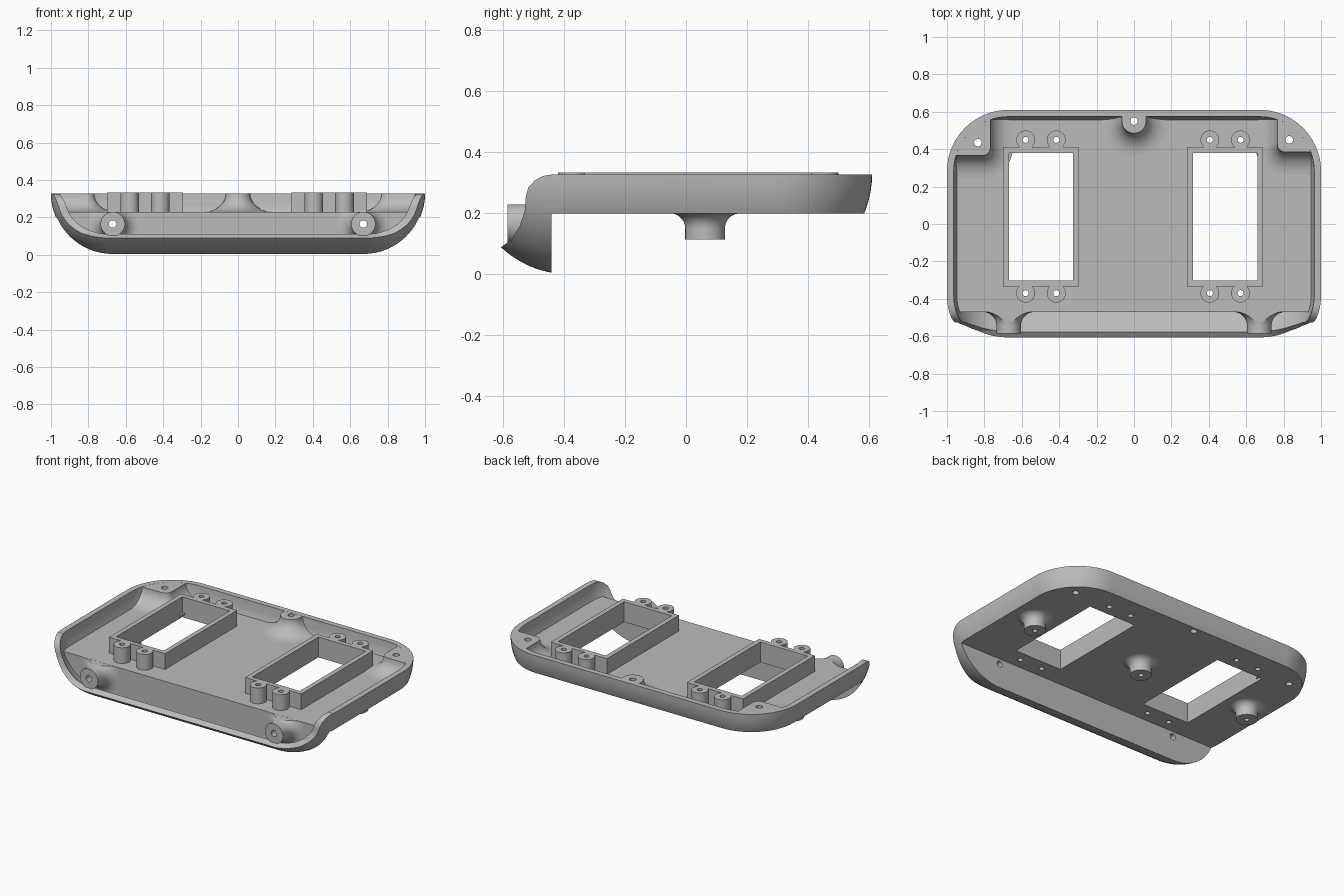
import bpy, bmesh
from math import sin, cos, pi, radians
from mathutils import Matrix, Vector

cube = bpy.data.objects.get("Cube")
if cube:
    bpy.data.objects.remove(cube, do_unlink=True)

TOP = R = 0.328            # shell height equals its edge radius
FLOOR, UNDER = 0.23, 0.20  # floor top and underside
CORE = (-0.672, 0.672, -0.382, 0.282)
cutters = []

grey = bpy.data.materials.new("light_grey_plastic")
grey.use_nodes = True
COLOR = (0.5, 0.5, 0.5, 1)
grey.diffuse_color = COLOR
grey.node_tree.nodes["Principled BSDF"].inputs["Base Color"].default_value = COLOR


def loft(bm, rect, levels, seg=12, matrix=None):
    """Stack of rounded rectangles; levels are (height, corner radius)."""
    x0, x1, y0, y1 = rect
    corners = [(x1, y1), (x0, y1), (x0, y0), (x1, y0)]
    rings = []
    for z, r in levels:
        ring = []
        for q, (cx, cy) in enumerate(corners):
            for i in range(seg + 1):
                a = (q + i / seg) * pi / 2
                ring.append(bm.verts.new((cx + r * cos(a), cy + r * sin(a), z)))
        rings.append(ring)
    n = len(rings[0])
    for a, b in zip(rings, rings[1:]):
        for i in range(n):
            bm.faces.new((a[i], a[(i + 1) % n], b[(i + 1) % n], b[i]))
    bm.faces.new(rings[0])
    bm.faces.new(rings[-1])
    verts = [v for ring in rings for v in ring]
    if matrix:
        bmesh.ops.transform(bm, matrix=matrix, verts=verts)
    bmesh.ops.remove_doubles(bm, verts=verts, dist=1e-5)


def block(bm, lo, hi):
    lo, hi = Vector(lo), Vector(hi)
    m = Matrix.Translation((lo + hi) / 2) @ Matrix.Diagonal((*(hi - lo), 1))
    bmesh.ops.create_cube(bm, size=1, matrix=m)


def finish(name, bm, helper=False):
    bmesh.ops.recalc_face_normals(bm, faces=bm.faces[:])
    me = bpy.data.meshes.new(name)
    bm.to_mesh(me)
    bm.free()
    ob = bpy.data.objects.new(name, me)
    bpy.context.collection.objects.link(ob)
    if helper:
        ob.hide_render = True
        cutters.append(ob)
    return ob


def make(name, build, helper=False):
    bm = bmesh.new()
    build(bm)
    return finish(name, bm, helper)


def combine(ob, other, op="DIFFERENCE"):
    mod = ob.modifiers.new("combine", "BOOLEAN")
    mod.operation, mod.object, mod.solver = op, other, "EXACT"
    bpy.context.view_layer.update()
    dg = bpy.context.evaluated_depsgraph_get()
    mesh = bpy.data.meshes.new_from_object(ob.evaluated_get(dg))
    ob.modifiers.clear()
    ob.data = mesh


def bowl(bm, inset, rise=0):
    r = R - inset
    levels = [(TOP - r * sin(t * pi / 36), r * cos(t * pi / 36)) for t in range(18)]
    levels.append((TOP - r, 0))
    loft(bm, CORE, ([(TOP + rise, r)] if rise else []) + levels, 18)


def flare(r, top, base, height, width, s=1):
    """Straight post that widens in a concave curve towards its base."""
    arc = [(base + s * height * (1 - sin(t * pi / 20)), r + width * (1 - cos(t * pi / 20)))
           for t in range(11)]
    head = [(top, r)] if abs(top - arc[0][0]) > 0.002 else []
    return head + arc + [(base - s * 0.012, r + width)]


# Helper volumes: cavity, underside cut, front rim cut
cavity = make("cavity_cutter", lambda bm: bowl(bm, 0.036, 0.2), True)
core = make("core_block", lambda bm: block(bm, (-2, -0.47, -1), (2, 2, FLOOR)), True)
combine(cavity, core)
under = make("underside_cutter", lambda bm: block(bm, (-2, -0.44, -1), (2, 2, UNDER)), True)


def front_profile(bm):
    pts = [(-0.44, 0.4), (-0.44, 0.327), (-0.47, 0.322), (-0.495, 0.308), (-0.517, 0.284),
           (-0.525, 0.255), (-0.528, 0.21), (-0.544, 0.16), (-0.57, 0.115), (-0.612, 0.085),
           (-0.9, 0.02), (-0.9, 0.4)]
    face = bm.faces.new([bm.verts.new((-1.5, y, z)) for y, z in pts])
    ext = bmesh.ops.extrude_face_region(bm, geom=[face])
    bmesh.ops.translate(bm, vec=(3, 0, 0),
                        verts=[v for v in ext["geom"] if isinstance(v, bmesh.types.BMVert)])


front_cut = make("front_rim_cutter", front_profile, True)

# Window and screw positions
WINDOWS = (-0.4975, 0.4875)
POSTS = [(dx, y) for dx in (-0.082, 0.082) for y in (-0.37, 0.45)]
CORNERS = {"right": (-0.835, 0.435), "left": (0.83, 0.45)}
TO_FRONT = Matrix.Rotation(pi / 2, 4, "X")
FRONT_X, FRONT_Z = 0.67, 0.165
FEET = (-0.82, 0, 0.82)


def window_blocks(bm):
    for cx in WINDOWS:
        block(bm, (cx - 0.172, -0.303, 0.1), (cx + 0.172, 0.38, 0.5))


def all_holes(bm):
    def hole(x, y, r, lo, hi, m=None):
        loft(bm, (x, x, y, y), [(lo, r), (hi, r)], 6, m)
    for cx in WINDOWS:
        for dx, y in POSTS:
            hole(cx + dx, y, 0.016, 0.1, 0.5)
    for x, y in list(CORNERS.values()) + [(0, 0.55)]:
        hole(x, y, 0.02, 0.1, 0.5)
    for x in (-FRONT_X, FRONT_X):
        hole(x, FRONT_Z, 0.02, 0.4, 0.8, TO_FRONT)
    for x in FEET:
        hole(x, 0.0625, 0.015, 0.05, 0.185)


windows = make("window_cutter", window_blocks, True)
holes = make("hole_cutter", all_holes, True)
parts = []

# Tray shell with floor, walls and dropped front lip
tray = make("tray_shell", lambda bm: bowl(bm, 0))
for c in (under, cavity, front_cut, windows, holes):
    combine(tray, c)
parts.append(tray)

# Window frames with screw posts
for side, cx in zip(("right", "left"), WINDOWS):
    frame = make(side + "_window_frame",
                 lambda bm: block(bm, (cx - 0.203, -0.333, 0.22), (cx + 0.203, 0.411, 0.333)))

    def posts(bm):
        for dx, y in POSTS:
            x = cx + dx
            loft(bm, (x, x, y, y), [(0.22, 0.05), (0.333, 0.05)], 10)
    combine(frame, make("post_helper", posts, True), "UNION")
    combine(frame, windows)
    combine(frame, holes)
    parts.append(frame)

# Rear screw bosses, trimmed to stay inside the shell
limit = make("boss_limit", lambda bm: bowl(bm, 0.01), True)
BOSSES = {"right_corner_boss": ((-1.3, -0.81, 0.408, 1), 0.042),
          "left_corner_boss": ((0.808, 1.3, 0.427, 1), 0.042),
          "rear_middle_boss": ((0, 0, 0.55, 1), 0.065)}
for name, (rect, r) in BOSSES.items():
    top = TOP - 0.0005
    boss = make(name, lambda bm: loft(bm, rect, flare(r, top, FLOOR, top - FLOOR, 0.12)))
    combine(boss, limit, "INTERSECT")
    combine(boss, holes)
    parts.append(boss)

# Front screw bosses on the dropped panel
above = make("above_floor_cutter",
             lambda bm: block(bm, (-2, -2, FLOOR - 0.0005), (2, 2, 1)), True)
for side, x in (("right", -FRONT_X), ("left", FRONT_X)):
    boss = make(side + "_front_boss", lambda bm: loft(
        bm, (x, x, FRONT_Z, FRONT_Z), flare(0.065, 0.585, 0.47, 0.075, 0.075), 12, TO_FRONT))
    combine(boss, limit, "INTERSECT")
    combine(boss, above)
    combine(boss, holes)
    parts.append(boss)

# Feet under the floor
for side, x in zip(("right", "middle", "left"), FEET):
    foot = make(side + "_foot", lambda bm: loft(
        bm, (x, x, 0.0625, 0.0625), flare(0.065, 0.115, UNDER, 0.05, 0.05, -1)))
    combine(foot, holes)
    parts.append(foot)

for c in cutters:
    bpy.data.objects.remove(c, do_unlink=True)

bpy.ops.object.select_all(action="DESELECT")
for ob in parts:
    ob.data.materials.clear()
    ob.data.materials.append(grey)
    ob.select_set(True)
bpy.context.view_layer.objects.active = tray
bpy.ops.object.shade_smooth_by_angle(angle=radians(30))
